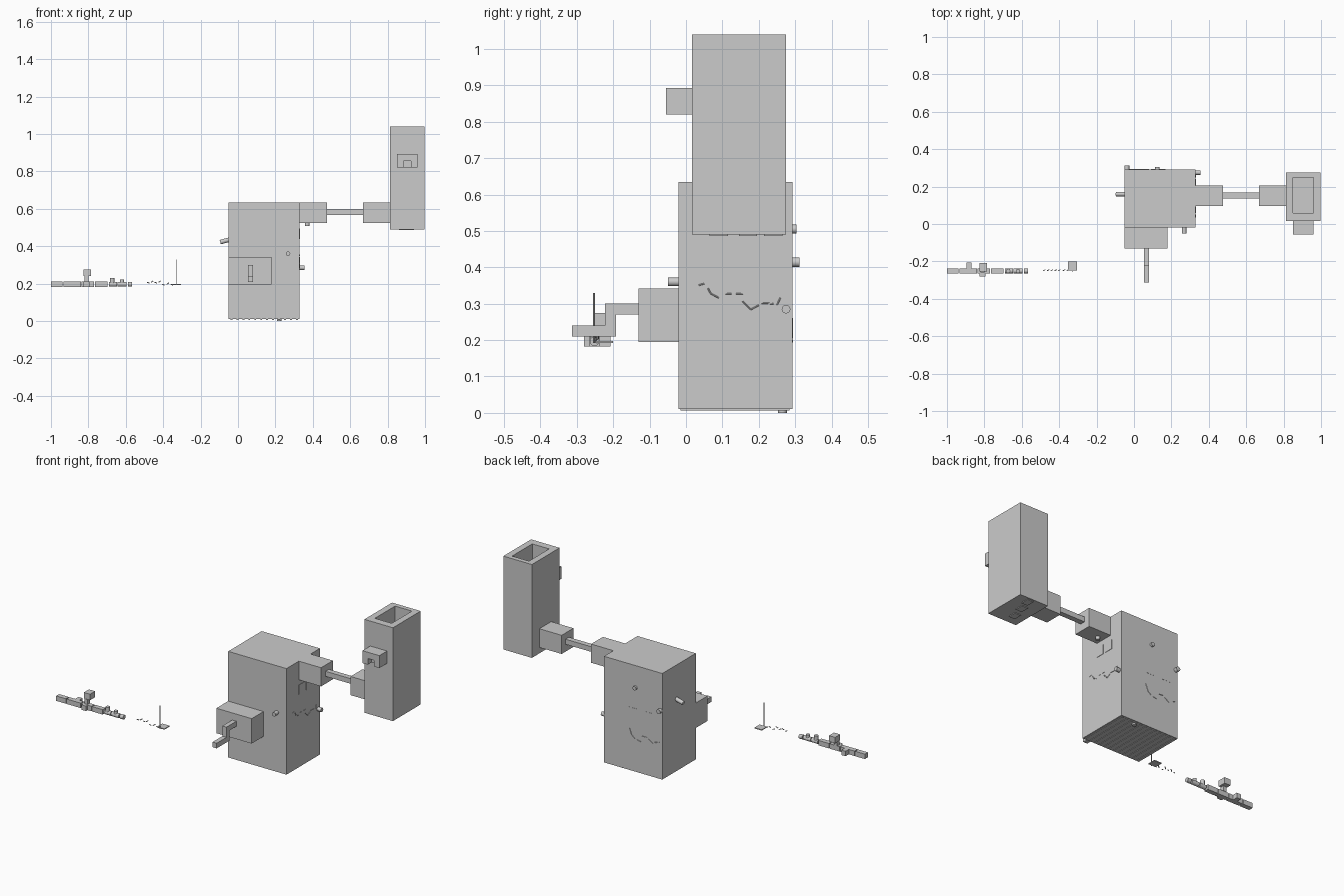
import bpy
from math import radians
from mathutils import Vector


def box(name, x, y, z):
    """Box from (min, max) ranges."""
    bpy.ops.mesh.primitive_cube_add(size=1, location=(sum(x) / 2, sum(y) / 2, sum(z) / 2))
    o = bpy.context.object
    o.name = name
    o.scale = (x[1] - x[0], y[1] - y[0], z[1] - z[0])
    bpy.ops.object.transform_apply(location=False, rotation=False, scale=True)
    return o


def rod(name, a, b, r, sides=12):
    """Capped cylinder between two points."""
    a, b = Vector(a), Vector(b)
    d = b - a
    bpy.ops.mesh.primitive_cylinder_add(vertices=sides, radius=r, depth=d.length, location=(a + b) / 2)
    o = bpy.context.object
    o.name = name
    o.rotation_mode = 'QUATERNION'
    o.rotation_quaternion = d.to_track_quat('Z', 'Y')
    if sides > 8:
        bpy.ops.object.shade_smooth_by_angle(angle=radians(40))
    return o


def strokes(name, lines, place, r=0.002):
    """Broken thin line: each stroke is a polyline of 2D points mapped by place()."""
    for line in lines:
        for a, b in zip(line, line[1:]):
            rod(name, place(*a), place(*b), r, 6)


def cut(target, cutter):
    m = target.modifiers.new("cut", 'BOOLEAN')
    m.object = cutter
    m.solver = 'EXACT'
    bpy.context.view_layer.objects.active = target
    bpy.ops.object.modifier_apply(modifier="cut")
    bpy.data.objects.remove(cutter)


# main body with front box
box("main_body", (-0.05, 0.33), (-0.02, 0.292), (0.01, 0.635))
box("front_box", (-0.05, 0.18), (-0.13, -0.02), (0.195, 0.342))

# stepped crank handle
box("crank_arm", (0.053, 0.08), (-0.222, -0.13), (0.27, 0.30))
box("crank_drop", (0.053, 0.08), (-0.222, -0.192), (0.21, 0.27))
box("crank_grip", (0.053, 0.08), (-0.313, -0.222), (0.21, 0.24))

# link between body and tower
box("link_inner", (0.33, 0.475), (0.095, 0.205), (0.525, 0.635))
box("link_rod", (0.475, 0.667), (0.137, 0.168), (0.568, 0.598))
box("link_outer", (0.667, 0.812), (0.095, 0.205), (0.525, 0.635))

# hollow tower
tower = box("tower", (0.812, 0.998), (0.017, 0.275), (0.49, 1.04))
cut(tower, box("tower_cutter", (0.85, 0.96), (0.06, 0.248), (0.53, 1.1)))
spout = box("tower_spout", (0.85, 0.96), (-0.055, 0.017), (0.82, 0.893))
cut(spout, box("spout_cutter", (0.885, 0.925), (-0.1, -0.02), (0.80, 0.856)))
for i, (x, y) in enumerate(((0.88, 0.09), (0.90, 0.17), (0.92, 0.24))):
    box("tower_foot", (x - 0.02, x + 0.02), (y - 0.025, y + 0.025), (0.486, 0.49))

# window eyes on the right and back faces
for y in (0.12, 0.19):
    box("right_eye", (0.33, 0.332), (y - 0.026, y + 0.026), (0.44, 0.495))
for x in (0.14, 0.03):
    box("back_eye", (x - 0.029, x + 0.029), (0.291, 0.293), (0.327, 0.382))

# broken-line mouths
strokes("right_mouth", [
    [(0.035, 0.351), (0.05, 0.355)],
    [(0.06, 0.343), (0.068, 0.328), (0.09, 0.316)],
    [(0.108, 0.328), (0.125, 0.327)], [(0.138, 0.327), (0.157, 0.328)],
    [(0.155, 0.307), (0.178, 0.284), (0.2, 0.296)],
    [(0.205, 0.302), (0.24, 0.3)], [(0.25, 0.296), (0.26, 0.318)],
], lambda u, v: (0.33, u, v))
strokes("back_mouth", [
    [(0.165, 0.26), (0.15, 0.22), (0.13, 0.205)], [(0.115, 0.2), (0.09, 0.195)],
    [(0.08, 0.23), (0.05, 0.232)], [(0.04, 0.225), (0.01, 0.205)],
    [(0.0, 0.215), (-0.03, 0.225)],
], lambda u, v: (u, 0.292, v))

# round knobs around the body
KNOBS = [
    ((0.125, 0.285, 0.505), (0.125, 0.304, 0.505), 0.012),
    ((-0.038, 0.285, 0.414), (-0.038, 0.312, 0.414), 0.013),
    ((0.32, 0.275, 0.285), (0.355, 0.275, 0.285), 0.012),
    ((0.268, -0.01, 0.36), (0.268, -0.05, 0.36), 0.012),
    ((0.37, 0.15, 0.53), (0.37, 0.15, 0.507), 0.012),
    ((0.22, 0.265, 0.015), (0.22, 0.265, 0.0), 0.012),
]
for a, b, r in KNOBS:
    rod("knob", a, b, r)
rod("left_lever", (-0.04, 0.16, 0.437), (-0.095, 0.16, 0.422), 0.012)

# ribbed underside
for i in range(12):
    x = -0.04 + i * 0.0318
    box("underside_rib", (x, x + 0.01), (-0.015, 0.285), (0.007, 0.01))

# segmented loose bar
for x in ((-1.0, -0.937), (-0.932, -0.84), (-0.836, -0.77), (-0.765, -0.697)):
    box("bar_segment", x, (-0.265, -0.237), (0.183, 0.212))
for a, b in ((-0.69, -0.648), (-0.643, -0.595), (-0.588, -0.566)):
    rod("bar_tip", (a, -0.251, 0.197), (b, -0.251, 0.197), 0.013)
box("bar_side_block", (-0.895, -0.868), (-0.237, -0.207), (0.183, 0.212))
box("bar_cross_block", (-0.825, -0.795), (-0.28, -0.237), (0.183, 0.212))
box("bar_sight_post", (-0.82, -0.80), (-0.258, -0.235), (0.212, 0.24))
box("bar_sight", (-0.826, -0.786), (-0.255, -0.208), (0.24, 0.275))
rod("bar_stud_tall", (-0.673, -0.251, 0.2), (-0.673, -0.251, 0.231), 0.012)
rod("bar_stud_short", (-0.62, -0.251, 0.2), (-0.62, -0.251, 0.222), 0.011)

# small scattered fragments
for i, x in enumerate((-0.485, -0.465, -0.445, -0.425, -0.405, -0.38, -0.36)):
    z = 0.207 if i < 4 else 0.197
    rod("fragment", (x, -0.25, z), (x + 0.011, -0.244, z + (0.008 if i % 2 else -0.004)), 0.0025, 6)

# plate with thin antenna
box("antenna_plate", (-0.354, -0.306), (-0.248, -0.2), (0.192, 0.197))
rod("antenna", (-0.33, -0.253, 0.192), (-0.33, -0.253, 0.33), 0.0025, 6)
